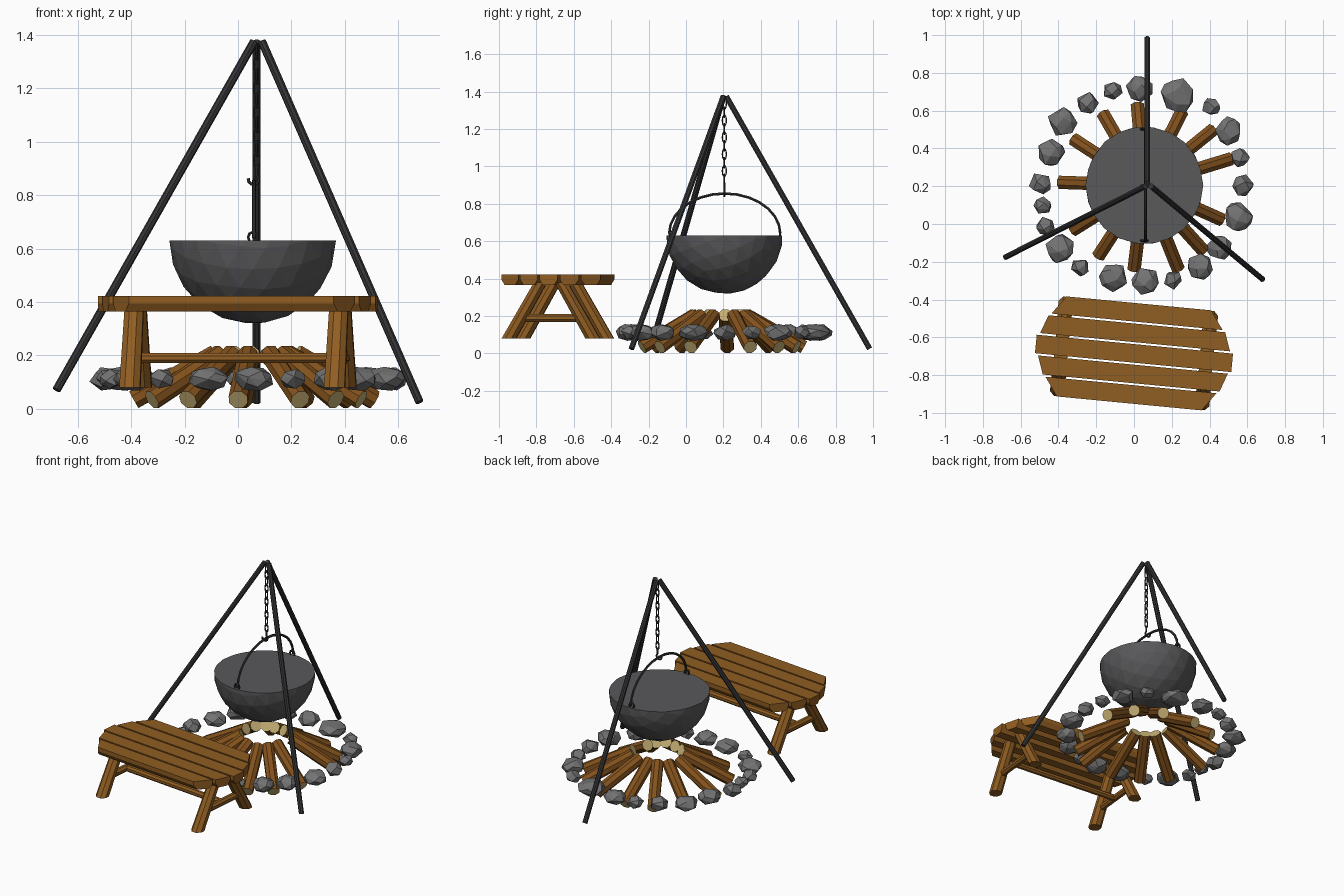
import bpy, bmesh, math, random
from math import sin, cos, pi, radians
from mathutils import Vector, Matrix

if "Cube" in bpy.data.objects:
    bpy.data.objects.remove(bpy.data.objects["Cube"])

random.seed(4)
FIRE = Vector((0.055, 0.205, 0))


def material(name, rgb):
    m = bpy.data.materials.new(name)
    m.diffuse_color = (*rgb, 1)
    m.use_nodes = True
    m.node_tree.nodes["Principled BSDF"].inputs["Base Color"].default_value = m.diffuse_color
    return m


WOOD = material("bench wood", (0.28, 0.11, 0.016))
BARK = material("bark", (0.23, 0.085, 0.012))
CUT = material("cut wood", (0.55, 0.42, 0.17))
STONE = material("stone", (0.17, 0.17, 0.17))
IRON = material("iron", (0.035, 0.035, 0.038))
POT = material("pot iron", (0.10, 0.10, 0.105))


def finish(name, bm, *mats):
    bmesh.ops.recalc_face_normals(bm, faces=bm.faces)
    me = bpy.data.meshes.new(name)
    bm.to_mesh(me)
    bm.free()
    for m in mats:
        me.materials.append(m)
    ob = bpy.data.objects.new(name, me)
    bpy.context.collection.objects.link(ob)
    return ob


def loft(bm, lower, upper, cap=0):
    # closed prism between two matching rings
    a = [bm.verts.new(p) for p in lower]
    b = [bm.verts.new(p) for p in upper]
    for i in range(len(a)):
        j = (i + 1) % len(a)
        bm.faces.new((a[i], a[j], b[j], b[i]))
    for ring in (a, b):
        bm.faces.new(ring).material_index = cap


def rod(bm, a, b, r, n=8, cap=0, flat=False, r2=None):
    # flat=True keeps the ends horizontal
    a, b = Vector(a), Vector(b)
    q = Matrix.Identity(3) if flat else (b - a).to_track_quat('Z', 'Y').to_matrix()
    rings = [[c + q @ Vector((rr * cos(2 * pi * (k + .5) / n), rr * sin(2 * pi * (k + .5) / n), 0))
              for k in range(n)] for c, rr in ((a, r), (b, r2 or r))]
    loft(bm, *rings, cap)


def wires(name, paths, r, mat):
    # bent wires; each path is (points, closed)
    cu = bpy.data.curves.new(name, 'CURVE')
    cu.dimensions = '3D'
    cu.bevel_depth, cu.bevel_resolution, cu.use_fill_caps = r, 1, True
    for pts, closed in paths:
        s = cu.splines.new('POLY')
        s.points.add(len(pts) - 1)
        for p, co in zip(s.points, pts):
            p.co = (*co, 1)
        s.use_cyclic_u = closed
        s.use_smooth = False
    tmp = bpy.data.objects.new(name + "_path", cu)
    bpy.context.collection.objects.link(tmp)
    me = bpy.data.meshes.new_from_object(tmp.evaluated_get(bpy.context.evaluated_depsgraph_get()))
    bpy.data.objects.remove(tmp)
    me.materials.clear()
    me.materials.append(mat)
    ob = bpy.data.objects.new(name, me)
    bpy.context.collection.objects.link(ob)


# tripod
for i, (top, foot) in enumerate([((0.07, 0.215, 1.375), (0.07, 0.982, 0.025)),
                                 ((0.06, 0.2, 1.375), (-0.68, -0.175, 0.07)),
                                 ((0.09, 0.2, 1.375), (0.68, -0.292, 0.025))]):
    bm = bmesh.new()
    rod(bm, top, foot, 0.016)
    finish(f"tripod_leg_{i + 1}", bm, IRON)

# chain of alternating links
links = []
for i in range(10):
    z, pts = 1.335 - i * 0.045, []
    for k in range(10):
        t = 2 * pi * k / 10
        w, h = 0.011 * cos(t), 0.03 * sin(t)
        pts.append((0.07 + (w if i % 2 else 0), 0.205 + (0 if i % 2 else w), z + h))
    links.append((pts, True))
wires("chain", links, 0.004, IRON)

# hook holding the handle
hook = [(0.07, 0.205, 0.915), (0.07, 0.205, 0.875)]
hook += [(0.058 + 0.02 * cos(t), 0.205, 0.86 + 0.02 * sin(t)) for t in (0, -.6, -1.2, -1.9, -2.6, -3.3)]
wires("hook", [(hook, False)], 0.006, IRON)

# cauldron: inner and outer half spheres joined at the rim
bm = bmesh.new()
for r in (0.312, 0.278):
    bmesh.ops.create_icosphere(bm, subdivisions=3, radius=r, matrix=Matrix.Rotation(0.35, 4, 'X'))
bmesh.ops.bisect_plane(bm, geom=bm.verts[:] + bm.edges[:] + bm.faces[:], plane_co=(0, 0, 0),
                       plane_no=(0, 0, 1), clear_outer=True)
bmesh.ops.bridge_loops(bm, edges=[e for e in bm.edges if e.is_boundary])
bmesh.ops.translate(bm, vec=FIRE + Vector((0, 0, 0.63)), verts=bm.verts)
finish("cauldron", bm, POT)

# handle and the two rings at the rim
arc = [(0.06, 0.207 - 0.297 * cos(pi * k / 14), 0.64 + 0.215 * sin(pi * k / 14)) for k in range(15)]
wires("cauldron_handle", [(arc, False)], 0.008, IRON)
wires("handle_rings", [([(0.055 + 0.017 * cos(k * pi / 4), y, 0.642 + 0.02 * sin(k * pi / 4))
                         for k in range(8)], True) for y in (-0.088, 0.502)], 0.006, IRON)

# leaning firewood
for i, (deg, r) in enumerate([(95, .44), (120, .45), (147, .46), (178, .46), (212, .46), (237, .46),
                              (263, .46), (292, .49), (312, .48), (336, .46), (17, .49), (39, .48),
                              (63, .45)]):
    d = Vector((cos(radians(deg)), sin(radians(deg)), 0))
    bm = bmesh.new()
    rod(bm, FIRE + d * (r - 0.015) + Vector((0, 0, 0.034)),
        FIRE + d * (r - 0.32) + Vector((0, 0, 0.205)), 0.038, 8, 1)
    finish(f"log_{i + 1}", bm, BARK, CUT)

# ring of stones: x, y, radius
stones = [(.03, .715, .07), (.23, .68, .095), (.41, .62, .05), (.50, .49, .075), (.56, .35, .05),
          (.575, .205, .06), (.55, .04, .08), (.455, -.125, .07), (.35, -.23, .07), (.205, -.295, .05),
          (.06, -.305, .075), (-.11, -.28, .075), (-.285, -.23, .05), (-.39, -.13, .075),
          (-.47, -.015, .05), (-.485, .095, .05), (-.495, .215, .06), (-.44, .38, .075),
          (-.38, .54, .075), (-.245, .64, .06), (-.115, .705, .052)]
for i, (x, y, r) in enumerate(stones):
    bm = bmesh.new()
    n = 20 if r > 0.065 else 14
    spin = random.uniform(0, 6)
    for k in range(n):
        z = 1 - 2 * (k + .5) / n
        a, s = spin + k * 2.4 + random.uniform(-.3, .3), random.uniform(.92, 1.1)
        w = math.sqrt(1 - z * z) * s * r
        bm.verts.new((x + w * cos(a), y + w * sin(a), 0.112 + z * min(r * .78, 0.047)))
    bmesh.ops.convex_hull(bm, input=bm.verts)
    bmesh.ops.delete(bm, geom=[v for v in bm.verts if not v.link_faces], context='VERTS')
    finish(f"stone_{i + 1}", bm, STONE)

# bench, built around its own centre and then turned
PLACE = Matrix.Translation((0, -0.685, 0)) @ Matrix.Rotation(radians(-5.5), 4, 'Z')


def bench(name, bm):
    bm.transform(PLACE)
    finish(name, bm, WOOD)


# slats: half-round section, ends following the oval outline
half = [(.455, .385), (.505, .47), (.522, .522), (.47, .505), (.385, .455)]
for i, (lo, hi) in enumerate(half):
    v = 0.217 - i * 0.1085
    section = [(-.049, .422), (.049, .422), (.049, .395), (.03, .365), (-.03, .365), (-.049, .395)]
    ends = []
    for s in (-1, 1):
        ends.append([(s * (lo + (hi - lo) * (y + .049) / .098), v + y, z) for y, z in section])
    bm = bmesh.new()
    loft(bm, *ends)
    bench(f"bench_slat_{i + 1}", bm)

# splayed legs and cross bars
for side, u in (("left", -.385), ("right", .385)):
    for where, s in (("front", -1), ("back", 1)):
        bm = bmesh.new()
        rod(bm, (u, s * 0.225, 0.08), (u, s * 0.055, 0.38), 0.042, 8, flat=True, r2=0.038)
        bench(f"bench_leg_{side}_{where}", bm)
    bm = bmesh.new()
    rod(bm, (u, -0.15, 0.19), (u, 0.15, 0.19), 0.023, 8)
    bench(f"bench_crossbar_{side}", bm)

# long stretcher
bm = bmesh.new()
rod(bm, (-0.385, 0, 0.19), (0.385, 0, 0.19), 0.021, 8)
bench("bench_stretcher", bm)
